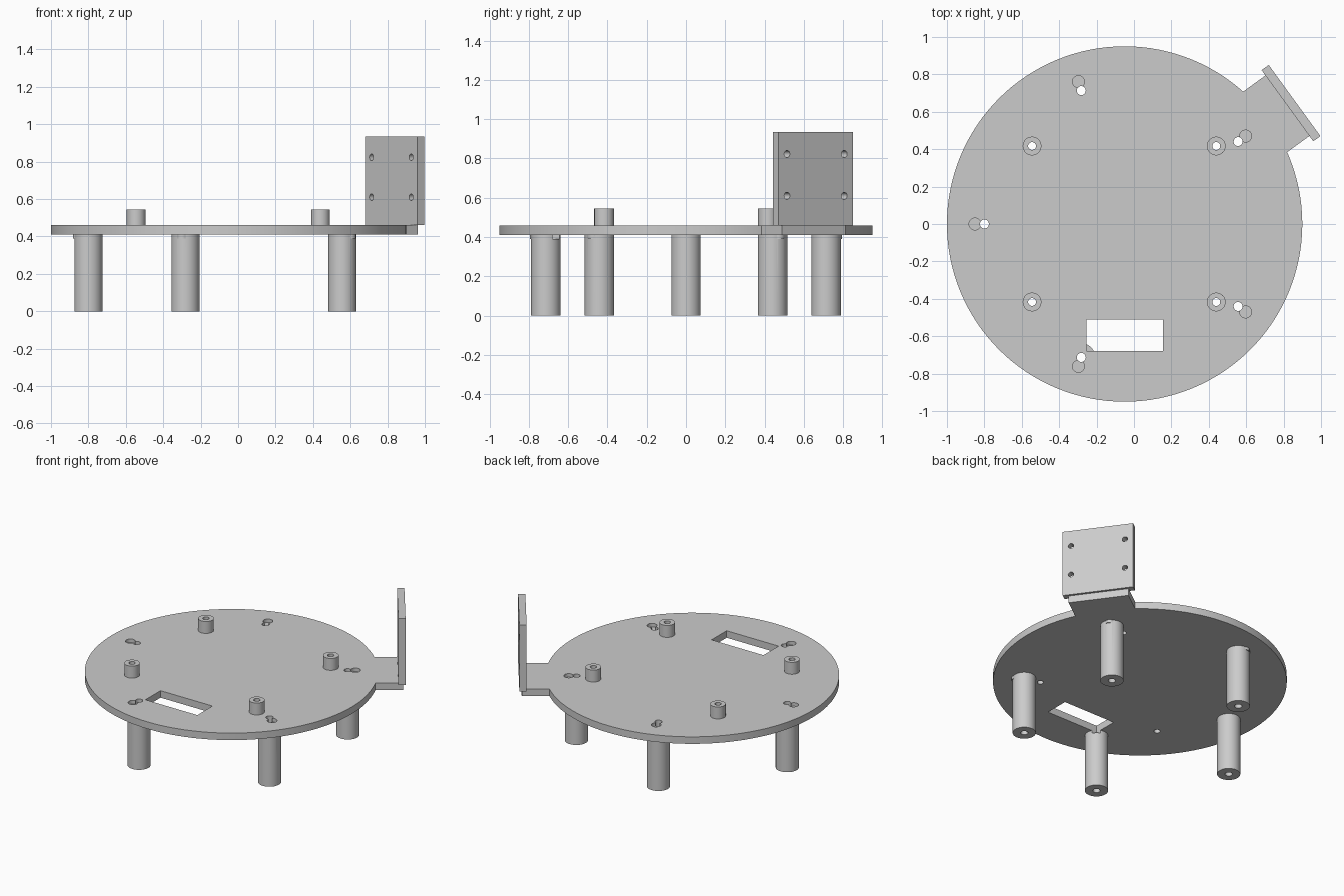
import bpy
from math import radians, cos, sin
from mathutils import Matrix, Vector

if "Cube" in bpy.data.objects:
    bpy.data.objects.remove(bpy.data.objects["Cube"])

grey = bpy.data.materials.new("light grey")
grey.use_nodes = True
grey.diffuse_color = (0.6, 0.6, 0.6, 1)
grey.node_tree.nodes["Principled BSDF"].inputs["Base Color"].default_value = (0.6, 0.6, 0.6, 1)

CENTRE = Vector((-0.05, 0, 0))      # middle of the round deck
BOTTOM, TOP = 0.41, 0.46            # deck faces
TAB_ANGLE = radians(36)


def finish(ob, name):
    ob.name = name
    ob.data.materials.append(grey)
    return ob


def cylinder(name, x, y, r, z0, z1, sides=48):
    bpy.ops.mesh.primitive_cylinder_add(vertices=sides, radius=r, depth=z1 - z0,
                                        location=(x, y, (z0 + z1) / 2))
    return finish(bpy.context.object, name)


def box(name, lo, hi, frame=None):
    """Axis-aligned box, optionally moved into a rotated frame."""
    lo, hi = Vector(lo), Vector(hi)
    bpy.ops.mesh.primitive_cube_add(size=1)
    ob = bpy.context.object
    ob.data.transform((frame or Matrix()) @ Matrix.Translation((lo + hi) / 2)
                      @ Matrix.Diagonal((*(hi - lo), 1)))
    return finish(ob, name)


def boolean(ob, others, operation="DIFFERENCE"):
    """Apply boolean tools to ob, then remove the tools."""
    bpy.ops.object.select_all(action="DESELECT")
    bpy.context.view_layer.objects.active = ob
    ob.select_set(True)
    for other in others:
        mod = ob.modifiers.new("boolean", "BOOLEAN")
        mod.operation, mod.solver, mod.object = operation, "EXACT", other
        bpy.ops.object.modifier_apply(modifier=mod.name)
        bpy.data.objects.remove(other)


def smooth(ob):
    bpy.ops.object.select_all(action="DESELECT")
    bpy.context.view_layer.objects.active = ob
    ob.select_set(True)
    bpy.ops.object.shade_smooth_by_angle(angle=radians(30))


def polar(radius, angle):
    return CENTRE.x + radius * cos(angle), radius * sin(angle)


def slot_cutter():
    return box("slot_cutter", (-0.255, -0.68, 0.39), (0.155, -0.51, 0.6))


frame = Matrix.Translation(CENTRE) @ Matrix.Rotation(TAB_ANGLE, 4, "Z")
leg_angles = [radians(36 + 72 * i) for i in range(5)]
posts = [(x, y) for x in (-0.545, 0.44) for y in (-0.417, 0.417)]

# Round deck with a projecting tab
deck = cylinder("deck", CENTRE.x, 0, 0.95, BOTTOM, TOP, 128)
boolean(deck, [box("tab", (0.7, -0.2, BOTTOM), (1.107, 0.2, TOP), frame)], "UNION")

# Slot, screw holes and pin recesses in the deck
cutters = [slot_cutter()]
cutters += [cylinder("cutter", x, y, 0.021, 0.3, 0.6, 24) for x, y in posts]
for a in leg_angles:
    cutters.append(cylinder("cutter", *polar(0.75, a), 0.024, 0.3, 0.6, 24))
    cutters.append(cylinder("cutter", *polar(0.80, a), 0.032, 0.435, 0.6, 24))
boolean(deck, cutters)
smooth(deck)

# Hollow legs, each with a small locating pin under the deck
for i, a in enumerate(leg_angles):
    x, y = polar(0.75, a)
    leg = cylinder(f"leg_{i + 1}", x, y, 0.075, 0, BOTTOM)
    boolean(leg, [cylinder("pin", *polar(0.80, a), 0.032, 0.39, BOTTOM + 0.003, 24)], "UNION")
    boolean(leg, [cylinder("bore", x, y, 0.024, -0.1, 0.6, 24), slot_cutter()])
    smooth(leg)

# Hollow standoffs on top of the deck
for i, (x, y) in enumerate(posts):
    post = cylinder(f"standoff_{i + 1}", x, y, 0.05, TOP, 0.545)
    boolean(post, [cylinder("bore", x, y, 0.021, 0.3, 0.7, 24)])
    smooth(post)

# Upright mounting plate on the tab, with four holes
plate = box("mounting_plate", (1.076, -0.235, TOP), (1.123, 0.235, 0.935), frame)
drills = []
for side in (-0.18, 0.18):
    for z in (0.61, 0.823):
        drill = cylinder("drill", 0, 0, 0.018, -0.2, 0.2, 24)
        drill.matrix_world = (frame @ Matrix.Translation((1.1, side, z))
                              @ Matrix.Rotation(radians(90), 4, "Y"))
        drills.append(drill)
boolean(plate, drills)
smooth(plate)
